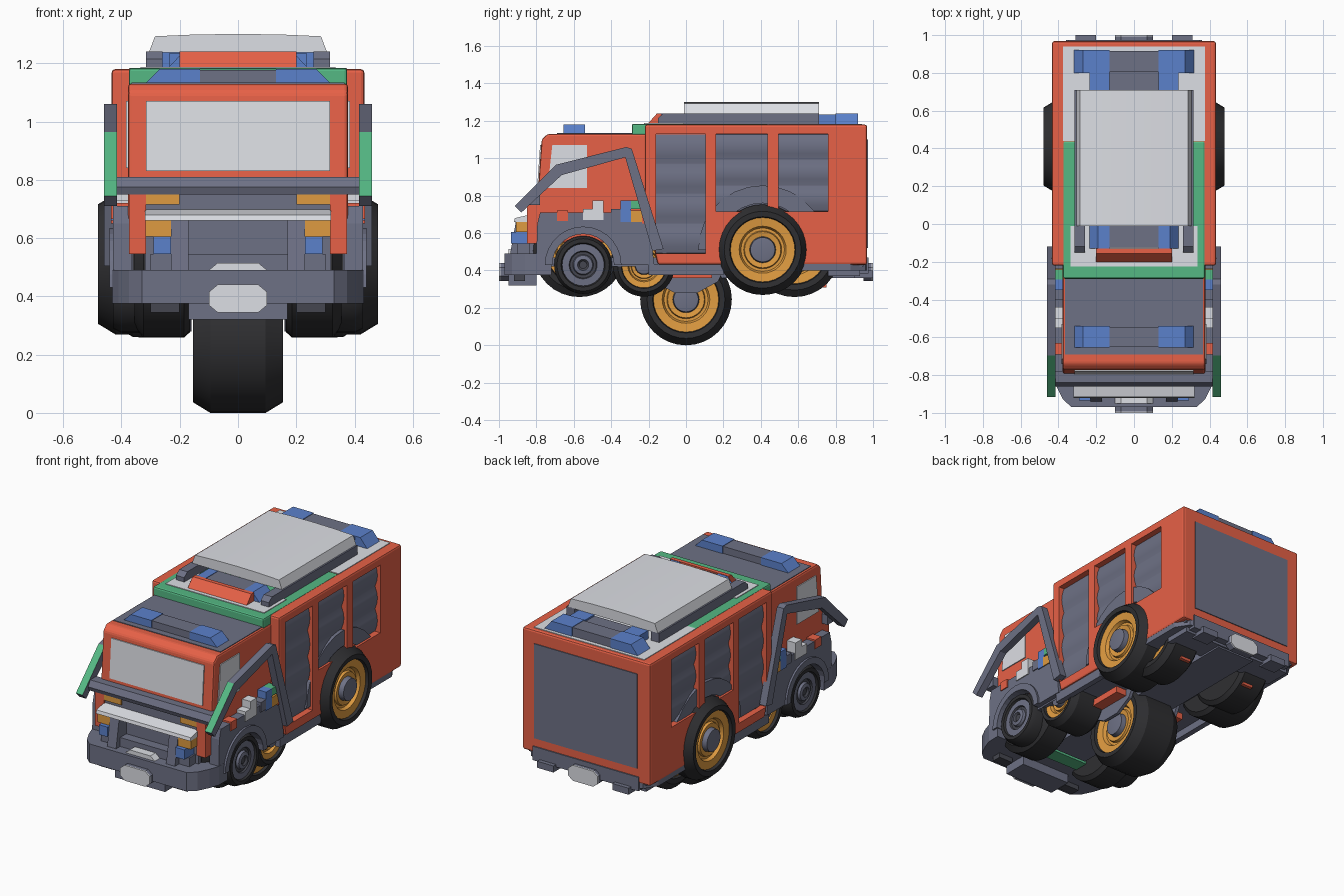
import bpy, bmesh, math

if "Cube" in bpy.data.objects:
    bpy.data.objects.remove(bpy.data.objects["Cube"])

def mat(name, r, g, b):
    m = bpy.data.materials.new(name)
    m.diffuse_color = (r, g, b, 1)
    m.use_nodes = True
    m.node_tree.nodes["Principled BSDF"].inputs["Base Color"].default_value = m.diffuse_color
    return m

RED = mat("red", .80, .12, .063)
GREY = mat("slate grey", .155, .165, .235)
DARK = mat("dark grey", .06, .062, .08)
LIGHT = mat("light grey", .72, .735, .78)
BLACK = mat("tyre black", .028, .028, .031)
ORANGE = mat("orange", .74, .33, .052)
BLUE = mat("blue", .105, .22, .60)
GREEN = mat("green", .09, .48, .23)

def finish(name, bm, mats, mirror=False, bevel=0):
    bmesh.ops.recalc_face_normals(bm, faces=bm.faces)
    me = bpy.data.meshes.new(name)
    bm.to_mesh(me)
    bm.free()
    for m in mats:
        me.materials.append(m)
    ob = bpy.data.objects.new(name, me)
    bpy.context.collection.objects.link(ob)
    if bevel:
        b = ob.modifiers.new("bevel", 'BEVEL')
        b.width, b.segments, b.limit_method = bevel, 2, 'ANGLE'
    if mirror:
        ob.modifiers.new("mirror", 'MIRROR').use_mirror_merge = False
    return ob

def prism(name, pts, axis, a, b, m, mirror=False, bevel=0):
    """Extrude a 2D outline along an axis: x uses (y,z), y uses (x,z), z uses (x,y)."""
    put = {'x': lambda p, t: (t, *p), 'y': lambda p, t: (p[0], t, p[1]), 'z': lambda p, t: (*p, t)}[axis]
    bm = bmesh.new()
    lo = [bm.verts.new(put(p, a)) for p in pts]
    hi = [bm.verts.new(put(p, b)) for p in pts]
    bm.faces.new(lo)
    bm.faces.new(hi)
    n = len(pts)
    for i in range(n):
        bm.faces.new((lo[i], lo[(i + 1) % n], hi[(i + 1) % n], hi[i]))
    return finish(name, bm, [m], mirror, bevel)

def box(name, x0, x1, y0, y1, z0, z1, m, mirror=False, bevel=0):
    return prism(name, [(x0, y0), (x1, y0), (x1, y1), (x0, y1)], 'z', z0, z1, m, mirror, bevel)

def smooth(ob):
    bpy.context.view_layer.objects.active = ob
    ob.select_set(True)
    bpy.ops.object.shade_smooth_by_angle(angle=math.radians(28))
    ob.select_set(False)

def lathe(name, prof, y, z, mats, seg=32):
    """Spin (x, radius, material) rings about an x axis, mirrored to the other side."""
    bm = bmesh.new()
    rings = [[bm.verts.new((x, y + r * math.cos(2 * math.pi * i / seg), z + r * math.sin(2 * math.pi * i / seg)))
              for i in range(seg)] for x, r, _ in prof]
    for k in range(len(rings) - 1):
        for i in range(seg):
            j = (i + 1) % seg
            bm.faces.new((rings[k][i], rings[k][j], rings[k + 1][j], rings[k + 1][i])).material_index = prof[k + 1][2]
    bm.faces.new(rings[-1]).material_index = prof[-1][2]
    if prof[0][0] > 0:
        bm.faces.new(rings[0])
    smooth(finish(name, bm, mats, True))

def arc(cy, cz, r, a0, a1, n=14):
    return [(cy + r * math.cos(math.radians(a0 + (a1 - a0) * i / n)),
             cz + r * math.sin(math.radians(a0 + (a1 - a0) * i / n))) for i in range(n + 1)]

# rear body with recessed side bays
body = prism("body", [(-.22, .71), (-.22, 1.18), (.968, 1.18), (.968, .43), (-.15, .43)], 'x', -.434, .434, RED, bevel=.012)
bays = [(-.16, .105, .49, 4), (.16, .435, .715, 3), (.495, .76, .715, 3)]
for s in (-1, 1):
    for y0, y1, z0, n in bays:
        cut = box("bay_cutter", min(s * .395, s * .5), max(s * .395, s * .5), y0, y1, z0, 1.13, RED)
        mod = body.modifiers.new("bay", 'BOOLEAN')
        mod.operation, mod.object, mod.solver = 'DIFFERENCE', cut, 'EXACT'
mesh = bpy.data.meshes.new_from_object(body.evaluated_get(bpy.context.evaluated_depsgraph_get()))
body.modifiers.clear()
body.data = mesh
for ob in [o for o in bpy.data.objects if o.name.startswith("bay_cutter")]:
    bpy.data.objects.remove(ob)

# roller shutters with rounded slats
for k, (y0, y1, z0, n) in enumerate(bays):
    pts = [(.39, z0)]
    for i in range(n):
        for t in (.02, .25, .5, .75, .98):
            pts.append((.398 + .017 * math.sin(math.pi * t), z0 + (i + t) * (1.13 - z0) / n))
    smooth(prism("shutter_%d" % k, pts + [(.39, 1.13)], 'y', y0, y1, GREY, True))
prism("rear_arch", arc(.41, .51, .345, 0, 180) + arc(.41, .51, .25, 180, 0), 'x', .37, .42, GREY, True)
box("rear_panel", -.35, .35, .96, .973, .52, 1.1, GREY)

# cab
prism("cab", [(-.80, .70), (-.772, 1.10), (-.74, 1.13), (-.21, 1.13), (-.21, .55), (-.78, .55)], 'x', -.378, .378, RED, bevel=.012)
fy = lambda z: -.80 + (z - .70) * .07
prism("windscreen", [(fy(.83) - .006, .83), (fy(1.07) - .006, 1.07), (fy(1.07) + .01, 1.07), (fy(.83) + .01, .83)],
      'x', -.315, .315, LIGHT)
prism("side_window", [(-.74, .84), (-.715, 1.07), (-.53, 1.07), (-.53, .84)], 'x', .37, .384, LIGHT, True)
box("cab_roof_panel", -.365, .365, -.69, -.28, 1.12, 1.134, GREY)
box("front_pillar", .315, .375, -.85, -.77, .545, .75, RED, True)

# front end
prism("visor_bar", [(-.86, .775), (-.84, .81), (-.78, .81), (-.78, .75), (-.85, .75)], 'x', -.415, .415, GREY)
box("grille", -.32, .32, -.84, -.75, .48, .755, GREY)
box("grille_step", -.3, .3, -.9, -.83, .49, .545, GREY)
prism("grille_post", [(-.94, .49), (-.91, .66), (-.82, .66), (-.82, .49)], 'x', .17, .23, GREY, True)
prism("front_shelf", [(-.92, .66), (-.915, .68), (-.83, .70), (-.83, .66)], 'x', -.32, .32, LIGHT)
box("indicator", .2, .315, -.848, -.82, .715, .75, ORANGE, True)
box("headlight", .22, .318, -.91, -.82, .605, .66, ORANGE, True)
box("blue_lamp", .23, .29, -.935, -.83, .545, .605, BLUE, True)
half = [(.432, -.72), (.43, -.80), (.41, -.86), (.375, -.93), (.33, -.97)]
prism("front_bumper", half + [(-x, y) for x, y in reversed(half)], 'z', .375, .49, GREY)
box("bumper_lower", -.17, .17, -.95, -.8, .32, .38, GREY)
box("bumper_tooth", .2, .3, -.92, -.86, .345, .38, DARK, True)
plate = [(-.1, .37), (-.07, .345), (.07, .345), (.1, .37), (.1, .415), (.07, .44), (-.07, .44), (-.1, .415)]
prism("front_plate_mount", plate, 'y', -.992, -.95, GREY)
prism("front_plate", plate, 'y', -1.0, -.992, LIGHT)
prism("front_plate_top", [(-.1, .49), (-.07, .515), (.07, .515), (.1, .49)], 'y', -.95, -.9, LIGHT)

# front fenders with wheel arches
prism("fender", [(-.80, .49), (-.795, .65), (-.78, .71), (-.20, .71), (-.17, .43), (-.38, .43)]
      + arc(-.55, .43, .17, 0, 180) + [(-.74, .49)], 'x', .365, .43, GREY, True)
prism("fender_lip", arc(-.55, .43, .205, 0, 180) + arc(-.55, .43, .165, 180, 0), 'x', .36, .442, GREY, True)

# small gear on the cab sides
for name, y0, y1, z0, z1, m in [
        ("gear_red", -.69, -.63, .665, .72, RED), ("gear_step", -.55, -.50, .67, .73, LIGHT),
        ("gear_step_tall", -.50, -.44, .67, .775, LIGHT), ("gear_blue", -.35, -.295, .66, .775, BLUE),
        ("gear_green", -.295, -.24, .73, .775, GREEN), ("gear_orange", -.305, -.235, .66, .72, ORANGE),
        ("gear_red_back", -.235, -.18, .65, .71, RED), ("gear_block", -.40, -.35, .67, .73, GREY)]:
    box(name, .37, .436, y0, y1, z0, z1, m, True)

# bent side arms, green on the front upper faces
arm = prism("side_arm", [(-.915, .745), (-.695, .965), (-.32, 1.06), (-.29, 1.05), (-.12, .515), (-.18, .505),
                         (-.325, 1.005), (-.665, .91), (-.88, .71)], 'x', .415, .46, GREY, True)
arm.data.materials.append(GREEN)
for p in arm.data.polygons:
    if p.center.y < -.7 and p.normal.z > .5 and p.normal.y < -.3:
        p.material_index = 1

# roof
box("roof_green_tray", -.375, .375, -.29, .44, 1.122, 1.184, GREEN, bevel=.01)
box("roof_rear_plate", -.375, .375, .44, .94, 1.17, 1.184, LIGHT)
box("roof_front_plate", -.335, .335, -.225, -.01, 1.18, 1.188, LIGHT)
prism("roof_red_wedge", [(-.205, 1.184), (-.155, 1.24), (-.13, 1.24), (-.13, 1.184)], 'x', -.2, .2, RED)
prism("roof_rail", [(-.15, 1.18), (-.15, 1.215), (-.12, 1.24), (.71, 1.24), (.71, 1.18)], 'x', .26, .315, GREY, True)
lid = [(-.306, 1.238), (-.285, 1.293), (-.15, 1.299), (0, 1.301), (.15, 1.299), (.285, 1.293), (.306, 1.238)]
smooth(prism("roof_lid", lid, 'y', -.01, .71, LIGHT))

def light_bar(tag, y0, y1, z0, z1, w):
    box(tag + "_centre", -.13, .13, y0 + .005, y1 - .005, z0, z1 - .003, GREY)
    prism(tag + "_lamp", [(.13, z0), (w, z0), (w - .05, z1), (.13, z1)], 'y', y0, y1, BLUE, True)

light_bar("cab_light_bar", -.655, -.54, 1.13, 1.18, .32)
light_bar("roof_front_bar", -.13, 0, 1.184, 1.238, .24)
light_bar("roof_rear_bar", .80, .92, 1.18, 1.24, .32)
box("rear_bar_foot", .13, .235, .70, .81, 1.18, 1.235, BLUE, True)
box("rear_bar_base", -.13, .13, .70, .81, 1.18, 1.225, GREY)

# chassis and rear bumper
box("chassis", -.40, .40, -.74, .95, .42, .47, GREY)
box("chassis_beam", -.13, .13, -.6, .92, .36, .43, GREY)
box("cross_member", -.38, .38, .76, .93, .37, .43, GREY)
box("side_sill", .39, .425, -.2, .2, .375, .435, GREY, True)
half = [(.43, .62), (.43, .88), (.38, .96), (.33, .975)]
prism("rear_bumper", [(.30, .62), (.30, .88)] + list(reversed(half)), 'z', .40, .47, GREY, True)
box("rear_bumper_middle", -.36, .36, .87, .975, .385, .47, GREY)
box("rear_step", .2, .31, .9, 1.0, .36, .40, GREY, True)
prism("rear_plate_mount", plate, 'y', .95, .992, GREY)
prism("rear_plate", plate, 'y', .992, 1.0, LIGHT)
box("under_green", -.3, .3, -.72, -.63, .37, .425, GREEN)
prism("wheel_bracket", [(-.2, .40), (-.17, .34), (-.06, .28), (.06, .28), (.17, .34), (.2, .40)], 'x', .16, .18, GREY, True)
box("under_red_plate", -.25, .25, -.12, .14, .36, .40, RED)
box("under_red_catch", .2, .27, .68, .75, .31, .42, RED, True)

# wheels
WM = [BLACK, ORANGE, GREY, DARK]
def big_wheel(name, x0, x1, R, y, z, c=.06):
    prof = [(x0, R * .7, 0), (x0, R * .9, 0)] if x0 > 0 else []
    prof += [(x0 + .02 if x0 > 0 else 0, R, 0), (x1 - c, R, 0), (x1, R * .85, 0), (x1 - .003, R * .73, 0),
             (x1 - .02, R * .71, 0), (x1 - .025, R * .52, 1), (x1 - .045, R * .48, 1), (x1 - .045, R * .42, 1),
             (x1 - .03, R * .40, 1), (x1 - .035, R * .29, 1), (x1 - .005, R * .27, 2), (x1 - .002, R * .20, 2)]
    lathe(name, prof, y, z, WM)

big_wheel("rear_wheel", .2, .48, .242, .41, .511)
big_wheel("centre_wheel", 0, .155, .245, 0, .245)
big_wheel("inner_front_wheel", .165, .355, .247, -.57, .505, .03)
big_wheel("inner_rear_wheel", .165, .37, .247, .58, .505, .03)
big_wheel("inner_middle_wheel", .165, .40, .165, -.225, .425, .04)
lathe("front_wheel", [(.30, .11, 0), (.30, .155, 0), (.40, .155, 0), (.43, .14, 0), (.43, .118, 0), (.418, .112, 0),
                      (.42, .075, 2), (.41, .07, 3), (.41, .055, 3), (.425, .05, 2), (.43, .03, 2), (.42, .02, 3)],
      -.55, .43, WM)
